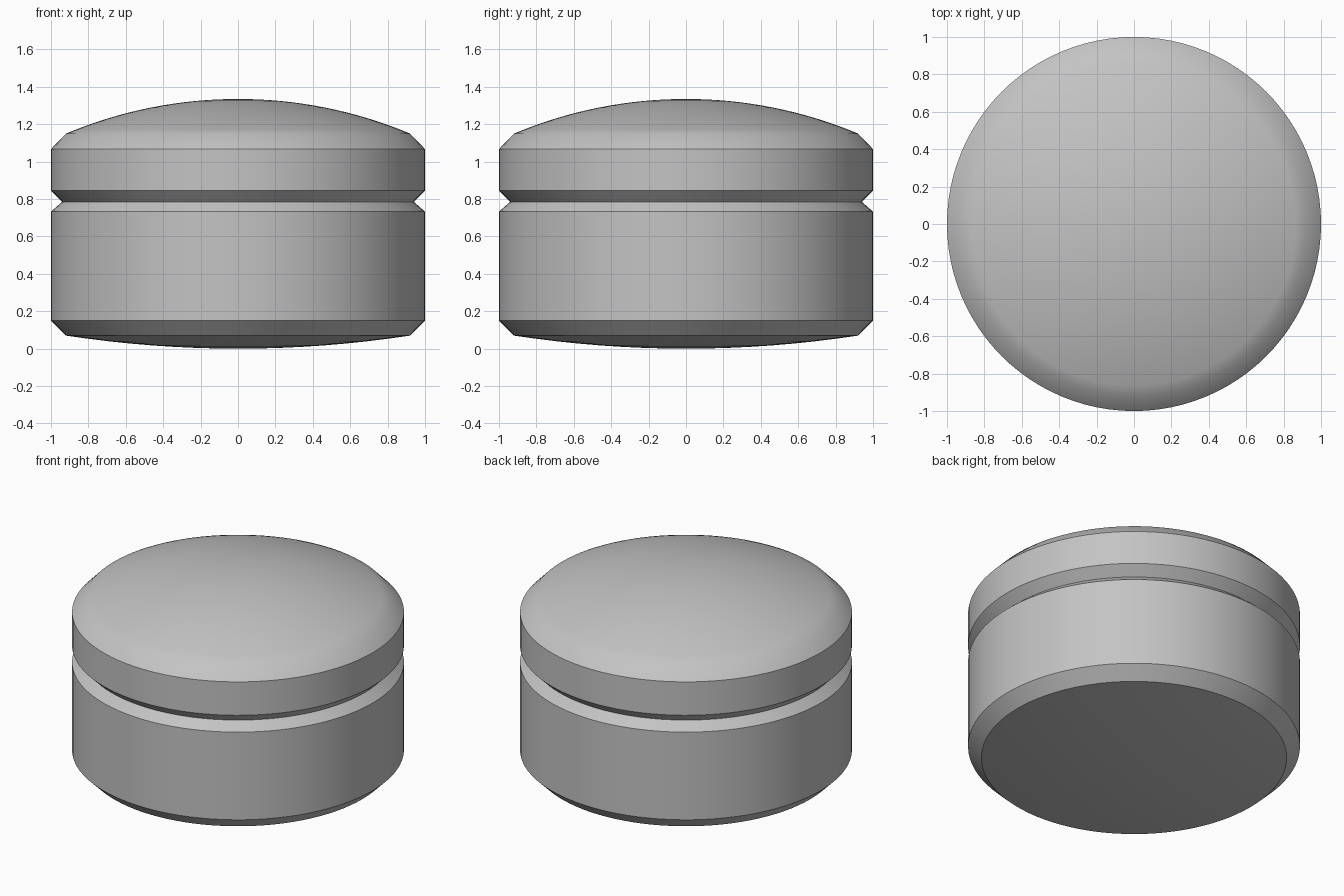
import bpy
import math

cube = bpy.data.objects.get("Cube")
if cube:
    bpy.data.objects.remove(cube, do_unlink=True)

SIDES = 96
RIM = 0.92      # radius where the domes meet the chamfers
GROOVE = 0.94   # radius at the bottom of the groove

grey = bpy.data.materials.new("plain_grey")
grey.use_nodes = True
grey.diffuse_color = (0.55, 0.55, 0.55, 1)
grey.node_tree.nodes["Principled BSDF"].inputs["Base Color"].default_value = (0.55, 0.55, 0.55, 1)


def dome(pole_z, rim_z, steps):
    """Profile points of a shallow spherical cap, from pole to rim."""
    rise = abs(pole_z - rim_z)
    sphere = (RIM ** 2 + rise ** 2) / (2 * rise)
    sign = 1 if pole_z > rim_z else -1
    top = math.asin(RIM / sphere)
    angles = [top * i / steps for i in range(steps + 1)]
    return [(sphere * math.sin(a), pole_z - sign * sphere * (1 - math.cos(a))) for a in angles]


def lathe(name, profile):
    """Spin a profile around z; points on the axis become single poles."""
    verts, rings, faces = [], [], []
    for r, z in profile:
        count = 1 if r < 1e-6 else SIDES
        rings.append([len(verts) + i for i in range(count)])
        for i in range(count):
            a = 2 * math.pi * i / SIDES
            verts.append((r * math.cos(a), r * math.sin(a), z))
    for low, high in zip(rings, rings[1:]):
        for i in range(SIDES):
            j = (i + 1) % SIDES
            if len(low) == 1:
                faces.append((low[0], high[j], high[i]))
            elif len(high) == 1:
                faces.append((low[i], low[j], high[0]))
            else:
                faces.append((low[i], low[j], high[j], high[i]))
    mesh = bpy.data.meshes.new(name)
    mesh.from_pydata(verts, [], faces)
    mesh.materials.append(grey)
    obj = bpy.data.objects.new(name, mesh)
    bpy.context.collection.objects.link(obj)
    bpy.ops.object.select_all(action='DESELECT')
    obj.select_set(True)
    bpy.context.view_layer.objects.active = obj
    bpy.ops.object.shade_smooth_by_angle(angle=math.radians(30))
    return obj


# Round body: bulged base, chamfered wall, V groove, lid band and domed top
base = dome(0.0, 0.07, 8)
wall = [(1, 0.15), (1, 0.733), (GROOVE, 0.785), (1, 0.845), (1, 1.067)]
top = dome(1.335, 1.15, 16)[::-1]
lathe("domed_round_body", base + wall + top)
